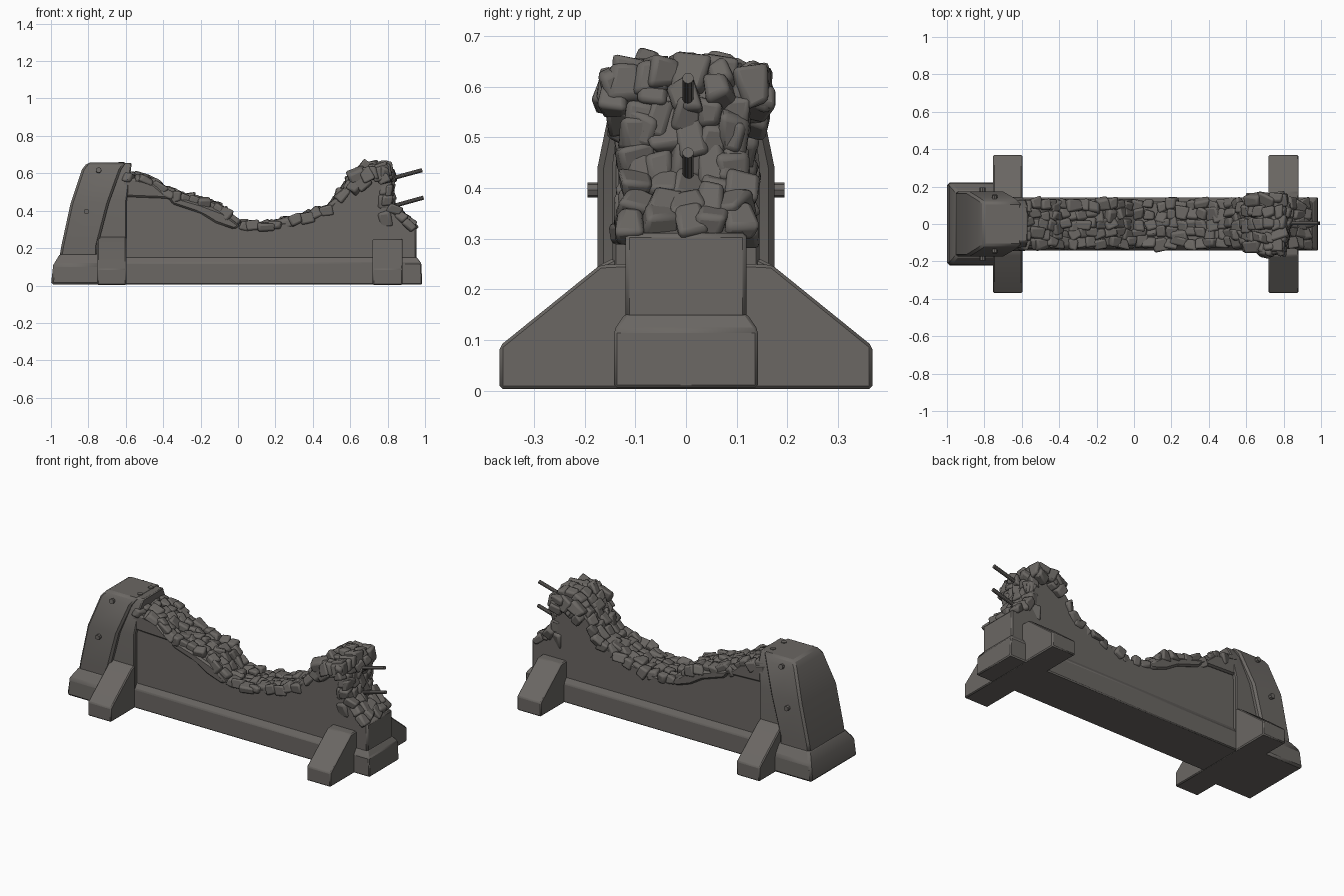
import bpy, bmesh, math, random
from mathutils import Vector, Matrix

random.seed(7)
if "Cube" in bpy.data.objects:
    bpy.data.objects.remove(bpy.data.objects["Cube"])

concrete = bpy.data.materials.new("warm grey concrete")
concrete.use_nodes = True
COLOUR = (0.145, 0.135, 0.125, 1)
concrete.diffuse_color = COLOUR
shader = next(n for n in concrete.node_tree.nodes if n.type == 'BSDF_PRINCIPLED')
shader.inputs["Base Color"].default_value = COLOUR
shader.inputs["Roughness"].default_value = 0.9


def finish(name, bm, bevel=0.0, segments=1):
    bmesh.ops.recalc_face_normals(bm, faces=bm.faces)
    mesh = bpy.data.meshes.new(name)
    bm.to_mesh(mesh)
    bm.free()
    mesh.materials.append(concrete)
    ob = bpy.data.objects.new(name, mesh)
    bpy.context.collection.objects.link(ob)
    bpy.ops.object.select_all(action='DESELECT')
    ob.select_set(True)
    bpy.context.view_layer.objects.active = ob
    bpy.ops.object.shade_smooth_by_angle(angle=math.radians(28))
    if bevel:
        mod = ob.modifiers.new("edge wear", 'BEVEL')
        mod.width, mod.segments = bevel, segments
    return ob


def loft(name, rings, bevel):
    """Stack of rectangles given as (z, left x, right x, half depth)."""
    bm = bmesh.new()
    loops = [[bm.verts.new((x, y, z)) for x, y in ((a, -h), (b, -h), (b, h), (a, h))]
             for z, a, b, h in rings]
    for low, high in zip(loops, loops[1:]):
        for i in range(4):
            j = (i + 1) % 4
            bm.faces.new((low[i], low[j], high[j], high[i]))
    bm.faces.new(loops[0])
    bm.faces.new(loops[-1])
    return finish(name, bm, bevel)


def prism(name, profile, low, high, axis, bevel):
    """Extrude a profile along x (points are y, z) or along y (points are x, z)."""
    bm = bmesh.new()
    place = (lambda p, t: (t, p[0], p[1])) if axis == 'x' else (lambda p, t: (p[0], t, p[1]))
    face = bm.faces.new([bm.verts.new(place(p, low)) for p in profile])
    ext = bmesh.ops.extrude_face_region(bm, geom=[face])
    shift = Vector(place((0, 0), high - low))
    bmesh.ops.translate(bm, vec=shift, verts=[v for v in ext["geom"] if isinstance(v, bmesh.types.BMVert)])
    return finish(name, bm, bevel)


def rod(name, start, end, radius, sides=10):
    a, b = Vector(start), Vector(end)
    bm = bmesh.new()
    turn = (b - a).to_track_quat('Z', 'Y').to_matrix().to_4x4()
    bmesh.ops.create_cone(bm, cap_ends=True, segments=sides, radius1=radius, radius2=radius,
                          depth=(b - a).length, matrix=Matrix.Translation((a + b) / 2) @ turn)
    return finish(name, bm)


def add_stone(bm, centre, slope, size):
    spin = [Matrix.Rotation(random.uniform(-0.3, 0.3), 4, ax) for ax in 'XYZ']
    mat = (Matrix.Translation(centre) @ Matrix.Rotation(-slope, 4, 'Y') @ spin[0] @ spin[1] @ spin[2]
           @ Matrix.Diagonal((*size, 1)))
    for v in bmesh.ops.create_cube(bm, size=1, matrix=mat)["verts"]:
        v.co += Vector([random.uniform(-0.18, 0.18) * s for s in size])


# Plinth under the whole wall, with a chamfered top
loft("plinth", [(0.005, -0.95, 0.985, 0.142), (0.12, -0.95, 0.98, 0.142),
                (0.152, -0.95, 0.955, 0.12)], 0.006)

# Broken top line of the wall, running left to right and down the broken end
skyline = [(-0.6, 0.61), (-0.45, 0.57), (-0.39, 0.52), (-0.2, 0.465), (-0.08, 0.42),
           (0.0, 0.345), (0.12, 0.335), (0.33, 0.375), (0.49, 0.435), (0.58, 0.56),
           (0.68, 0.645), (0.8, 0.65), (0.825, 0.57), (0.83, 0.43), (0.95, 0.335)]
core = [(x - (0.02 if x > 0.75 else 0), z - 0.022) for x, z in skyline]
prism("wall", [(-0.7, 0.14)] + [(-0.7, 0.59)] + core + [(0.955, 0.31), (0.955, 0.14)],
      -0.12, 0.12, 'y', 0.008)

# Thicker upper layer that overhangs the wall face on the left half
prism("overhanging_layer", [(-0.62, 0.475), (-0.37, 0.465), (-0.35, 0.435), (-0.2, 0.385),
                            (-0.12, 0.335), (-0.02, 0.3), (0.01, 0.32), (-0.08, 0.39),
                            (-0.2, 0.435), (-0.39, 0.49), (-0.46, 0.55), (-0.62, 0.585)],
      -0.133, 0.133, 'y', 0.01)

# Rubble stones set in the broken top
bm = bmesh.new()
for (x0, z0), (x1, z1) in zip(skyline, skyline[1:]):
    run = Vector((x1 - x0, 0, z1 - z0))
    normal = Vector((-run.z, 0, run.x)).normalized()
    slope = math.atan2(run.z, run.x)
    steps = max(1, round(run.length / 0.052))
    for i in range(steps):
        bulge = 0.56 < x0 < 0.82 and z0 > 0.5
        half = 0.13 if bulge else 0.102
        for row in range(5):
            t = (i + random.uniform(0.3, 0.7)) / steps
            y = -half + half * row / 2 + random.uniform(-0.012, 0.012)
            drop = 0.024 + random.uniform(-0.007, 0.01)
            if bulge and row in (0, 4):
                drop += 0.025
            centre = Vector((x0, y, z0)) + run * t - normal * drop
            size = [random.uniform(0.052, 0.082), random.uniform(0.05, 0.066),
                    random.uniform(0.045, 0.06)]
            if bulge:
                size[2] += 0.02
            add_stone(bm, centre, slope, size)
finish("rubble_stones", bm, 0.011, 2)

# Large loose blocks bulging from the tall broken corner
bm = bmesh.new()
for side in (-1, 1):
    for x, z in ((0.64, 0.585), (0.71, 0.6), (0.77, 0.595)):
        add_stone(bm, Vector((x, side * 0.125, z)), 0.3, (0.09, 0.07, 0.07))
    for z in (0.36, 0.44, 0.51):
        add_stone(bm, Vector((0.79, side * 0.09, z)), 0, (0.08, 0.065, 0.08))
finish("corner_blocks", bm, 0.014, 2)

# End pillar: foot, tapered shaft, recessed inner band and cap lip
loft("pillar_foot", [(0.005, -1.0, -0.73, 0.222), (0.11, -0.988, -0.73, 0.218),
                     (0.172, -0.95, -0.74, 0.175)], 0.012)
loft("pillar_shaft", [(0.15, -0.955, -0.75, 0.175), (0.21, -0.945, -0.75, 0.175),
                      (0.44, -0.895, -0.69, 0.175), (0.62, -0.835, -0.625, 0.138),
                      (0.657, -0.805, -0.6, 0.115)], 0.012)
loft("pillar_band", [(0.005, -0.8, -0.595, 0.145), (0.45, -0.8, -0.595, 0.145),
                     (0.6, -0.78, -0.575, 0.125), (0.655, -0.76, -0.568, 0.095)], 0.006)

# Cross buttresses
for name, x0, x1 in (("left_end", 0.72, 0.88), ("right_end", -0.753, -0.597)):
    top = 0.25 if x0 > 0 else 0.268
    half = [(0.368, 0.003), (0.368, 0.088), (0.17, 0.248), (0.13, top)]
    prism(name + "_buttress", half + [(-y, z) for y, z in reversed(half)], x0, x1, 'x', 0.006)

# Bolts on the pillar
for side, tag in ((-1, "front"), (1, "back")):
    rod(tag + "_lower_bolt", (-0.81, side * 0.16, 0.396), (-0.81, side * 0.195, 0.396), 0.015, 8)
    rod(tag + "_upper_bolt", (-0.745, side * 0.12, 0.612), (-0.745, side * 0.155, 0.618), 0.015, 8)
    rod(tag + "_top_bolt", (-0.622, side * 0.052, 0.64), (-0.622, side * 0.052, 0.661), 0.016, 8)

# Bare reinforcing bars at the broken end
rod("upper_rebar", (0.74, 0.004, 0.55), (0.985, 0.004, 0.617), 0.011)
rod("lower_rebar", (0.74, 0.004, 0.4), (0.992, 0.004, 0.47), 0.011)
